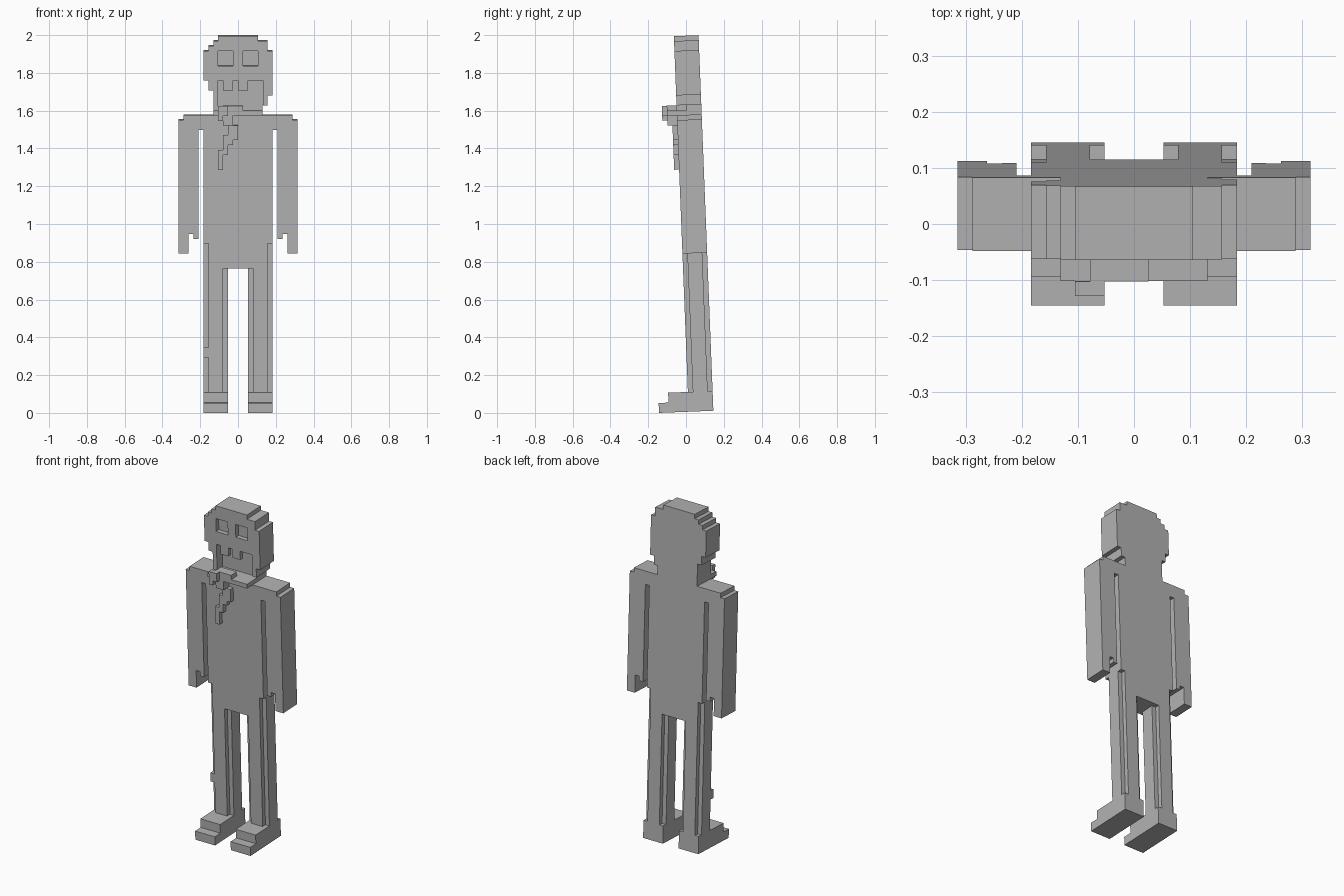
import bpy
import bmesh
import math
from mathutils import Matrix

cube = bpy.data.objects.get("Cube")
if cube:
    bpy.data.objects.remove(cube, do_unlink=True)

# The figure is laid out on a whole-number grid, then scaled and leaned forward
U = 0.02618
LEAN = math.radians(2.26)
PLACE = (Matrix.Translation((0, 0.54 * U, 6 * U * math.sin(LEAN)))
         @ Matrix.Rotation(LEAN, 4, 'X') @ Matrix.Scale(U, 4))

grey = bpy.data.materials.new("plain_grey")
grey.use_nodes = True
GREY = (0.45, 0.45, 0.45, 1)
grey.diffuse_color = GREY
grey.node_tree.nodes["Principled BSDF"].inputs["Base Color"].default_value = GREY


def finish(name, bm):
    bmesh.ops.recalc_face_normals(bm, faces=bm.faces)
    bm.transform(PLACE)
    mesh = bpy.data.meshes.new(name)
    bm.to_mesh(mesh)
    bm.free()
    mesh.materials.append(grey)
    ob = bpy.data.objects.new(name, mesh)
    bpy.context.collection.objects.link(ob)
    return ob


def add_prism(bm, points, direction):
    """Extrude a closed outline of 3D points along a direction."""
    face = bm.faces.new([bm.verts.new(p) for p in points])
    new = bmesh.ops.extrude_face_region(bm, geom=[face])["geom"]
    verts = [g for g in new if isinstance(g, bmesh.types.BMVert)]
    bmesh.ops.translate(bm, verts=verts, vec=direction)


def slab(name, outline, y0=0, y1=5):
    bm = bmesh.new()
    add_prism(bm, [(x, y0, z) for x, z in outline], (0, y1 - y0, 0))
    return finish(name, bm)


def box(name, x0, x1, y0, y1, z0, z1):
    return slab(name, [(x0, z0), (x1, z0), (x1, z1), (x0, z1)], y0, y1)


def cut(target, cutter):
    mod = target.modifiers.new("cut", 'BOOLEAN')
    mod.operation = 'DIFFERENCE'
    mod.solver = 'EXACT'
    mod.object = cutter
    bpy.context.view_layer.objects.active = target
    bpy.ops.object.modifier_apply(modifier=mod.name)
    bpy.data.objects.remove(cutter, do_unlink=True)


# Torso with shoulders, hanging arms and stepped hands
half = [(11, 60), (11, 59), (12, 59), (12, 32), (10, 32), (10, 36), (9, 36),
        (9, 35), (8, 35), (8, 57), (7, 57), (7, 34), (6, 34), (6, 29)]
slab("torso_and_arms", half + [(-x, z) for x, z in reversed(half)])

# Legs with set-back ribs along both sides, and stepped feet
for side, s in (("left", 1), ("right", -1)):
    box(side + "_leg", 3 * s, 6 * s, 0, 5, 4, 29)
    box(side + "_inner_rib", 2 * s, 3 * s, 1, 4, 4, 29)
    box(side + "_outer_rib", 6 * s, 7 * s, 1, 4, 4, 34)
    bm = bmesh.new()
    sole = [(-6, 0), (5, 0), (5, 4), (-4, 4), (-4, 2), (-6, 2)]
    add_prism(bm, [(2 * s, y, z) for y, z in sole], (5 * s, 0, 0))
    finish(side + "_foot", bm)
box("right_leg_patch", -7, -6, 0, 1, 11, 13)

# Head with ragged edges, hollow eyes and open mouth
head = slab("head", [
    (-4, 76), (4, 76), (4, 75), (6, 75), (6, 73), (7, 73), (7, 64), (6, 64),
    (6, 62), (5, 62), (5, 60), (-5, 60), (-5, 65), (-6, 65), (-6, 67),
    (-7, 67), (-7, 73), (-6, 73), (-6, 74), (-5, 74), (-5, 75), (-4, 75)])
for x in (-4, 1):
    cut(head, box("eye_cutter", x, x + 3, -1, 1, 70, 73))
cut(head, box("mouth_cutter", -4, 5.02, -1, 2, 61, 67))
for name, x in (("right_tooth", -3), ("left_tooth", 0)):
    box(name, x, x + 2, 0, 1, 65, 67)
box("jaw", -5, 5, -2, 0, 60, 61)

# Drool spilling over the jaw and down the chest
drool = [(-3, 1, -2, 0, 61, 62), (-4, -3, -3, -2, 59, 62),
         (-3, -2, -3, -2, 60, 62), (-3, -1, -2, 0, 58, 60),
         (-1, 0, -1, 0, 55, 58), (-2, -1, -1, 0, 54, 58),
         (-3, -2, -1, 0, 52, 56), (-4, -3, -1, 0, 49, 53)]
for i, dims in enumerate(drool):
    box("drool_%d" % (i + 1), *dims)
